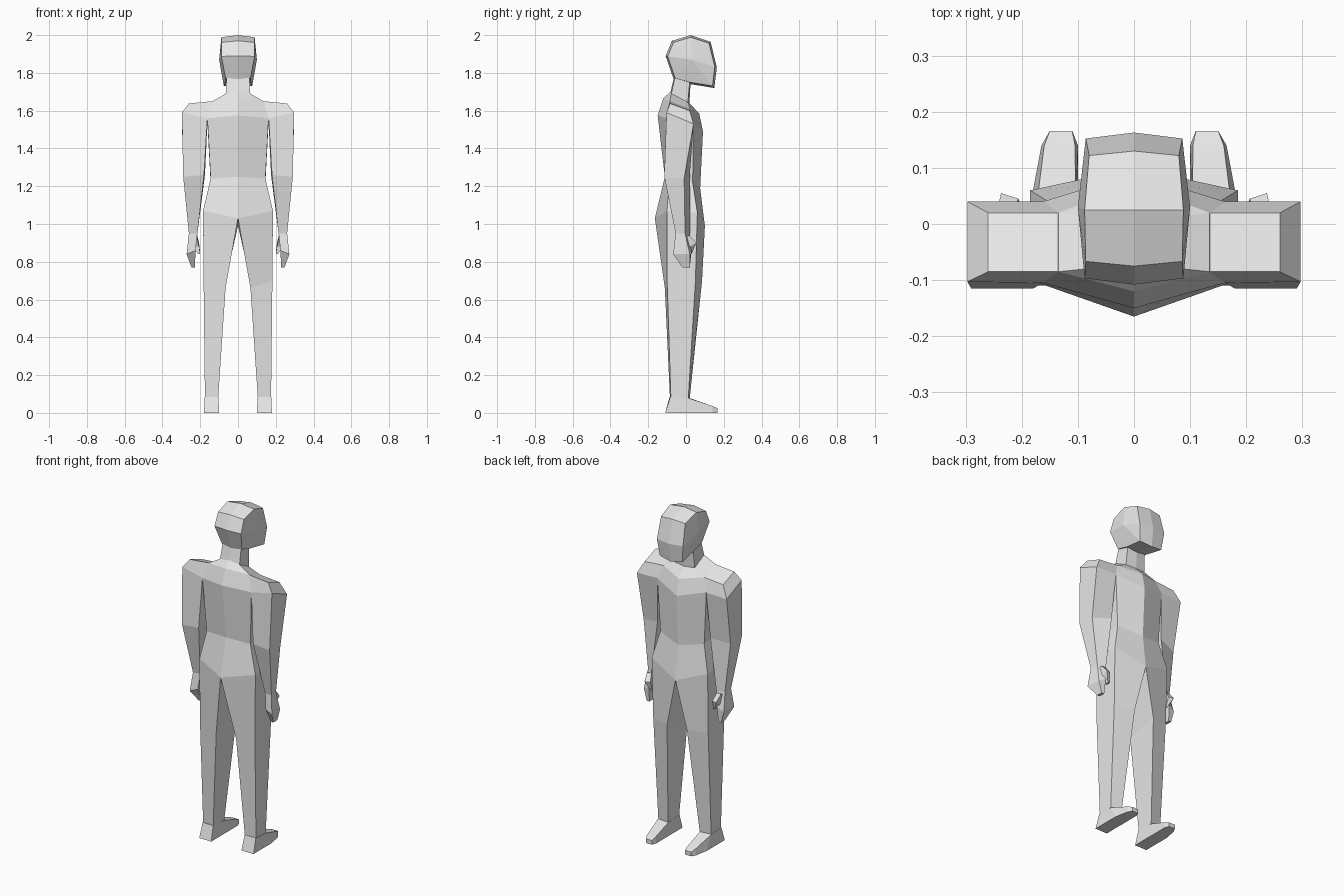
import bpy, bmesh

grey = bpy.data.materials.new("light_grey")
grey.diffuse_color = (0.8, 0.8, 0.8, 1)


def loft(name, rings):
    """Skin a stack of rings on the +x side, mirror to -x and weld the middle."""
    bm = bmesh.new()
    for side in (1, -1):
        rows = [[bm.verts.new((side * x, y, z)) for x, y, z in r] for r in rings]
        n = len(rings[0])
        faces = [rows[0], rows[-1]]
        for a, b in zip(rows, rows[1:]):
            for i in range(n):
                j = (i + 1) % n
                faces.append([a[i], a[j], b[j], b[i]])
        for f in faces:
            # faces lying in the mirror plane stay open
            if any(abs(v.co.x) > 1e-4 for v in f):
                bm.faces.new(f)
    bmesh.ops.remove_doubles(bm, verts=bm.verts[:], dist=1e-4)
    bmesh.ops.recalc_face_normals(bm, faces=bm.faces[:])
    me = bpy.data.meshes.new(name)
    bm.to_mesh(me)
    bm.free()
    me.materials.append(grey)
    ob = bpy.data.objects.new(name, me)
    bpy.context.collection.objects.link(ob)
    return ob


# Legs, torso and neck: inner back, outer back, outer front, inner front
loft("body", [
    [(.105, -.085, .08), (.175, -.08, .08), (.175, .012, .08), (.105, .02, .08)],   # ankle
    [(.066, -.112, .66), (.182, -.10, .70), (.182, .05, .70), (.066, .085, .70)],   # knee
    [(0, -.165, 1.03), (.185, -.10, 1.07), (.185, .06, 1.06), (0, .10, .99)],       # hip
    [(0, -.112, 1.25), (.145, -.09, 1.24), (.145, .035, 1.22), (0, .075, 1.19)],    # waist
    [(0, -.15, 1.575), (.162, -.105, 1.56), (.162, .04, 1.535), (0, .09, 1.49)],    # chest
    [(0, -.12, 1.665), (.135, -.085, 1.65), (.135, .02, 1.61), (0, .07, 1.585)],    # collar
    [(0, -.082, 1.70), (.065, -.078, 1.69), (.065, .01, 1.645), (0, .018, 1.64)],   # neck base
    [(0, -.06, 1.79), (.06, -.055, 1.79), (.06, .02, 1.76), (0, .025, 1.76)],       # neck top
])

# Feet, heel to toe
loft("feet", [
    [(.10, -.11, 0), (.18, -.11, 0), (.176, -.083, .085), (.104, -.087, .085)],
    [(.10, .03, 0), (.18, .06, 0), (.176, .015, .078), (.104, .02, .078)],
    [(.10, .14, 0), (.165, .14, 0), (.16, .14, .036), (.105, .14, .036)],
    [(.11, .166, 0), (.15, .166, 0), (.15, .166, .025), (.11, .166, .025)],
])

# Arms, shoulder to wrist: outer back, outer front, inner front, inner back
wrist = [(.26, -.055, .95), (.255, -.005, .95), (.215, .02, .95), (.215, -.05, .95)]
loft("arms", [
    [(.26, -.085, 1.638), (.26, .02, 1.60), (.135, .02, 1.61), (.135, -.085, 1.65)],
    [(.297, -.103, 1.59), (.297, .04, 1.53), (.162, .04, 1.535), (.162, -.105, 1.56)],
    [(.29, -.115, 1.25), (.288, -.01, 1.24), (.175, .02, 1.26), (.18, -.115, 1.26)],
    wrist,
])

# Hands and thumbs
loft("hands", [
    wrist,
    [(.272, -.068, .84), (.265, .02, .84), (.225, .03, .86), (.225, -.06, .86)],
    [(.246, -.018, .77), (.246, .02, .77), (.228, .02, .77), (.228, -.015, .77)],
])
loft("thumbs", [
    [(.245, -.01, .93), (.245, .018, .94), (.216, .018, .94), (.216, -.01, .93)],
    [(.24, .02, .88), (.237, .055, .90), (.206, .045, .90), (.206, .01, .88)],
    [(.21, .01, .84), (.21, .03, .845), (.20, .03, .845), (.20, .01, .84)],
])

# Head: centre profile, inset corner profile, then a fan to the temple
profile = [  # y, z, corner half width
    (-.065, 1.765, .066), (-.108, 1.89, .088), (-.075, 1.97, .086), (.025, 2.0, .088),
    (.13, 1.965, .08), (.163, 1.83, .086), (.15, 1.72, .075), (.025, 1.74, .068),
]
inset = 0.92
loft("head", [
    [(0, y, z) for y, z, w in profile],
    [(w, .03 + (y - .03) * inset, 1.86 + (z - 1.86) * inset) for y, z, w in profile],
    [(.1, .03, 1.87)] * len(profile),
])
